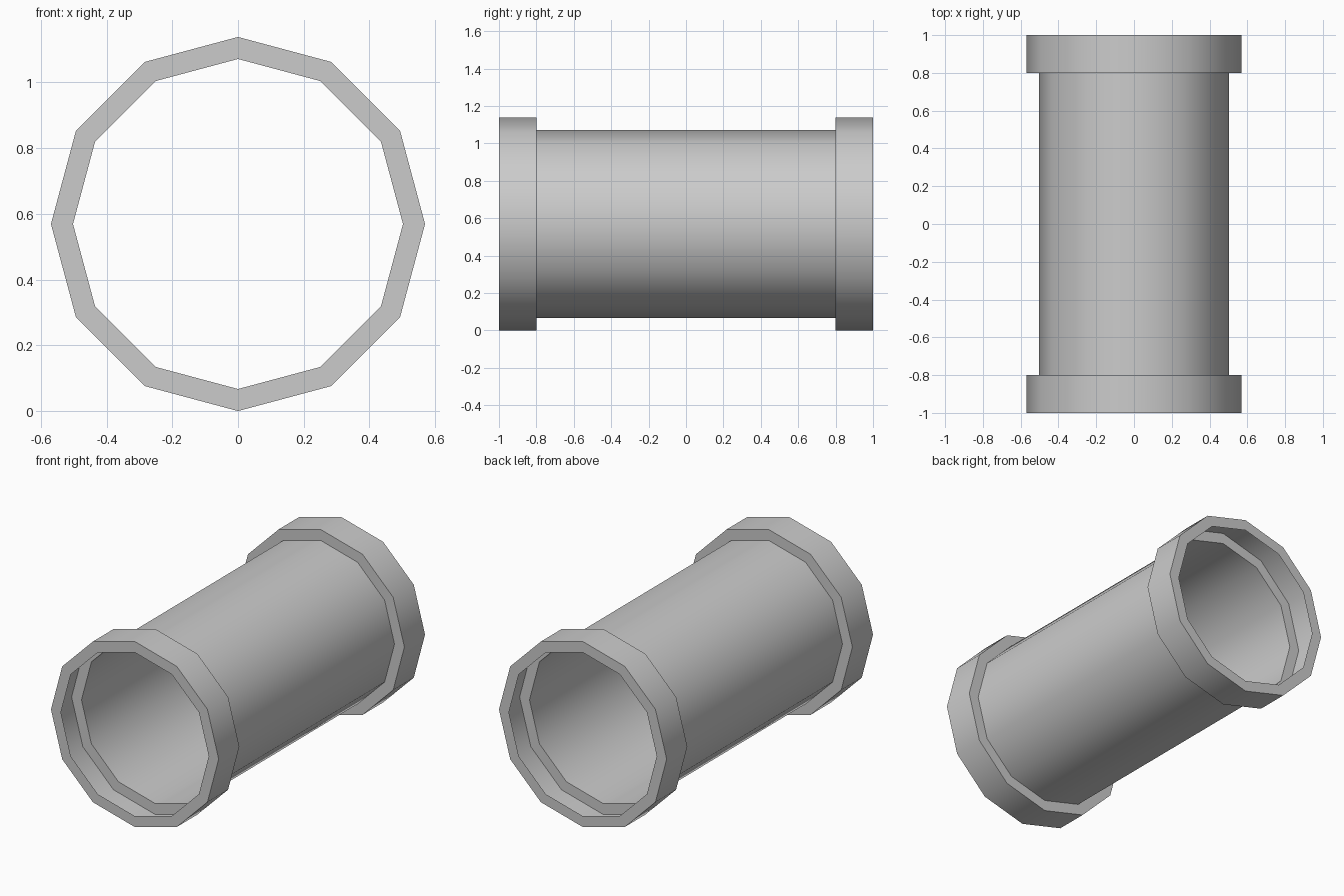
import bpy, bmesh
from math import sin, cos, pi, radians

if "Cube" in bpy.data.objects:
    bpy.data.objects.remove(bpy.data.objects["Cube"])

SIDES = 12
BORE, FLANGE = 0.502, 0.569

# Profile along the pipe: (radius, y), an open shell with hollow end collars
half = [(BORE, 0.8), (FLANGE, 0.8), (FLANGE, 1.0), (BORE, 1.0)]
profile = [(r, -y) for r, y in reversed(half)] + half

# Pipe with collars, revolved around the y axis
bm = bmesh.new()
rings = [[bm.verts.new((r * sin(2 * pi * i / SIDES), y,
                        FLANGE + r * cos(2 * pi * i / SIDES)))
          for i in range(SIDES)] for r, y in profile]
for a, b in zip(rings, rings[1:]):
    for i in range(SIDES):
        j = (i + 1) % SIDES
        bm.faces.new((a[i], b[i], b[j], a[j]))

# Make the tube wall face outward
bm.normal_update()
bm.faces.ensure_lookup_table()
wall = bm.faces[3 * SIDES]
c = wall.calc_center_median()
if wall.normal.x * c.x + wall.normal.z * (c.z - FLANGE) < 0:
    bmesh.ops.reverse_faces(bm, faces=bm.faces[:])

mesh = bpy.data.meshes.new("flanged_pipe")
bm.to_mesh(mesh)
bm.free()
pipe = bpy.data.objects.new("flanged_pipe", mesh)
bpy.context.collection.objects.link(pipe)

# Smooth around the barrel, sharp at the collar steps
bpy.context.view_layer.objects.active = pipe
pipe.select_set(True)
bpy.ops.object.shade_smooth_by_angle(angle=radians(40))
